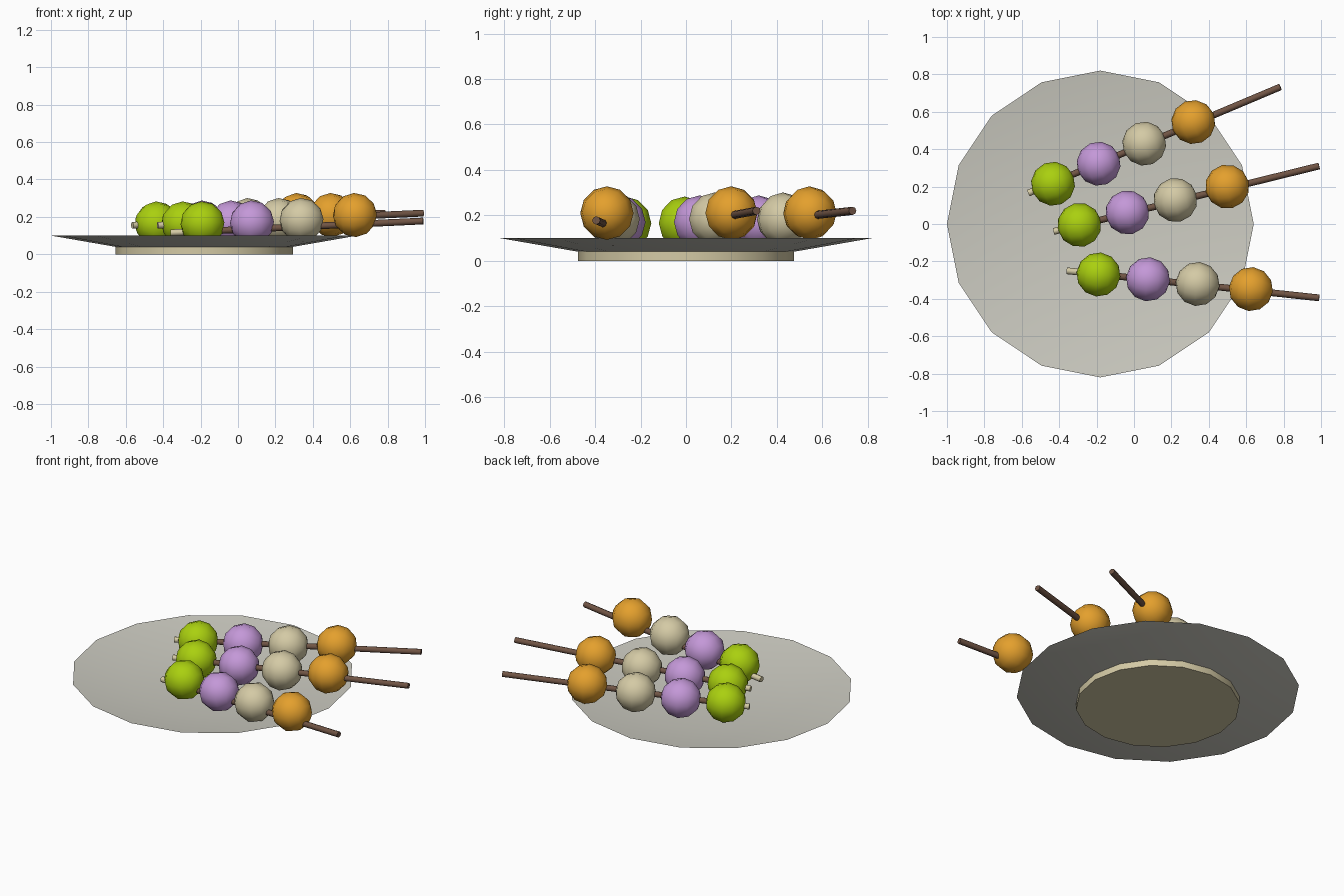
import bpy, bmesh, math
from mathutils import Vector

if "Cube" in bpy.data.objects:
    bpy.data.objects.remove(bpy.data.objects["Cube"])

def mat(name, rgb):
    m = bpy.data.materials.new(name)
    lin = [((c / 255 + 0.055) / 1.055) ** 2.4 for c in rgb]
    m.diffuse_color = (*lin, 1)
    m.use_nodes = True
    m.node_tree.nodes["Principled BSDF"].inputs["Base Color"].default_value = m.diffuse_color
    return m

PLATE = mat("plate grey", (205, 204, 194))
CREAM = mat("cream", (212, 202, 165))
GREEN = mat("green", (170, 208, 15))
PURPLE = mat("purple", (196, 152, 216))
ORANGE = mat("orange", (228, 160, 45))
BROWN = mat("stick brown", (112, 84, 68))

def make(name, bm, material, smooth=None):
    bmesh.ops.recalc_face_normals(bm, faces=bm.faces)
    me = bpy.data.meshes.new(name)
    bm.to_mesh(me)
    bm.free()
    me.materials.append(material)
    ob = bpy.data.objects.new(name, me)
    bpy.context.collection.objects.link(ob)
    if smooth:
        bpy.ops.object.select_all(action='DESELECT')
        ob.select_set(True)
        bpy.context.view_layer.objects.active = ob
        bpy.ops.object.shade_smooth_by_angle(angle=math.radians(smooth))
    return ob

def lathe(name, profile, material, n=16, centre=(-0.18, 0)):
    """Closed turned solid; first and last rings are capped."""
    bm = bmesh.new()
    rings = [[bm.verts.new((centre[0] + r * math.cos(i * math.tau / n),
                            centre[1] + r * math.sin(i * math.tau / n), z))
              for i in range(n)] for r, z in profile]
    for a, b in zip(rings, rings[1:]):
        for i in range(n):
            j = (i + 1) % n
            bm.faces.new((a[i], a[j], b[j], b[i]))
    bm.faces.new(rings[0])
    bm.faces.new(rings[-1])
    return make(name, bm, material, 30)

def rod(name, a, b, r, material):
    a, b = Vector(a), Vector(b)
    bm = bmesh.new()
    bmesh.ops.create_cone(bm, cap_ends=True, segments=8, radius1=r, radius2=r,
                          depth=(b - a).length)
    bm.transform((b - a).to_track_quat('Z', 'Y').to_matrix().to_4x4())
    bmesh.ops.translate(bm, verts=bm.verts, vec=(a + b) / 2)
    return make(name, bm, material, 50)

def ball(name, c, r, axis, material):
    bm = bmesh.new()
    bmesh.ops.create_uvsphere(bm, u_segments=12, v_segments=6, radius=r)
    bm.transform(axis.to_track_quat('Z', 'Y').to_matrix().to_4x4())
    bmesh.ops.translate(bm, verts=bm.verts, vec=c)
    return make(name, bm, material, 60)

# Shallow plate and its foot
lathe("plate", [(0.475, 0.04), (0.82, 0.1), (0.475, 0.05)], PLATE)
lathe("plate_foot", [(0.475, 0.0), (0.475, 0.042)], CREAM)

# Skewers: tip, handle end, then first and last dumpling centres (x, y)
SKEWERS = [
    ((-0.565, 0.165, 0.155), (0.783, 0.733, 0.22), (-0.433, 0.215), (0.317, 0.545)),
    ((-0.43, -0.04, 0.155), (0.99, 0.31, 0.22), (-0.292, -0.005), (0.498, 0.2)),
    ((-0.36, -0.25, 0.115), (0.99, -0.395, 0.178), (-0.19, -0.27), (0.625, -0.348)),
]
BALLS = [("green", GREEN, 0.0, 0.165), ("purple", PURPLE, 0.325, 0.17),
         ("cream", CREAM, 0.65, 0.183), ("orange", ORANGE, 1.0, 0.21)]

for k, (tip, end, first, last) in enumerate(SKEWERS, 1):
    tip, end = Vector(tip), Vector(end)
    split = tip.lerp(end, 0.11)
    rod(f"skewer_tip_{k}", tip, split, 0.018, CREAM)
    rod(f"skewer_stick_{k}", split, end, 0.018, BROWN)
    for name, m, t, z in BALLS:
        c = Vector(first).lerp(Vector(last), t)
        ball(f"{name}_dumpling_{k}", Vector((c.x, c.y, z)), 0.118, end - tip, m)
